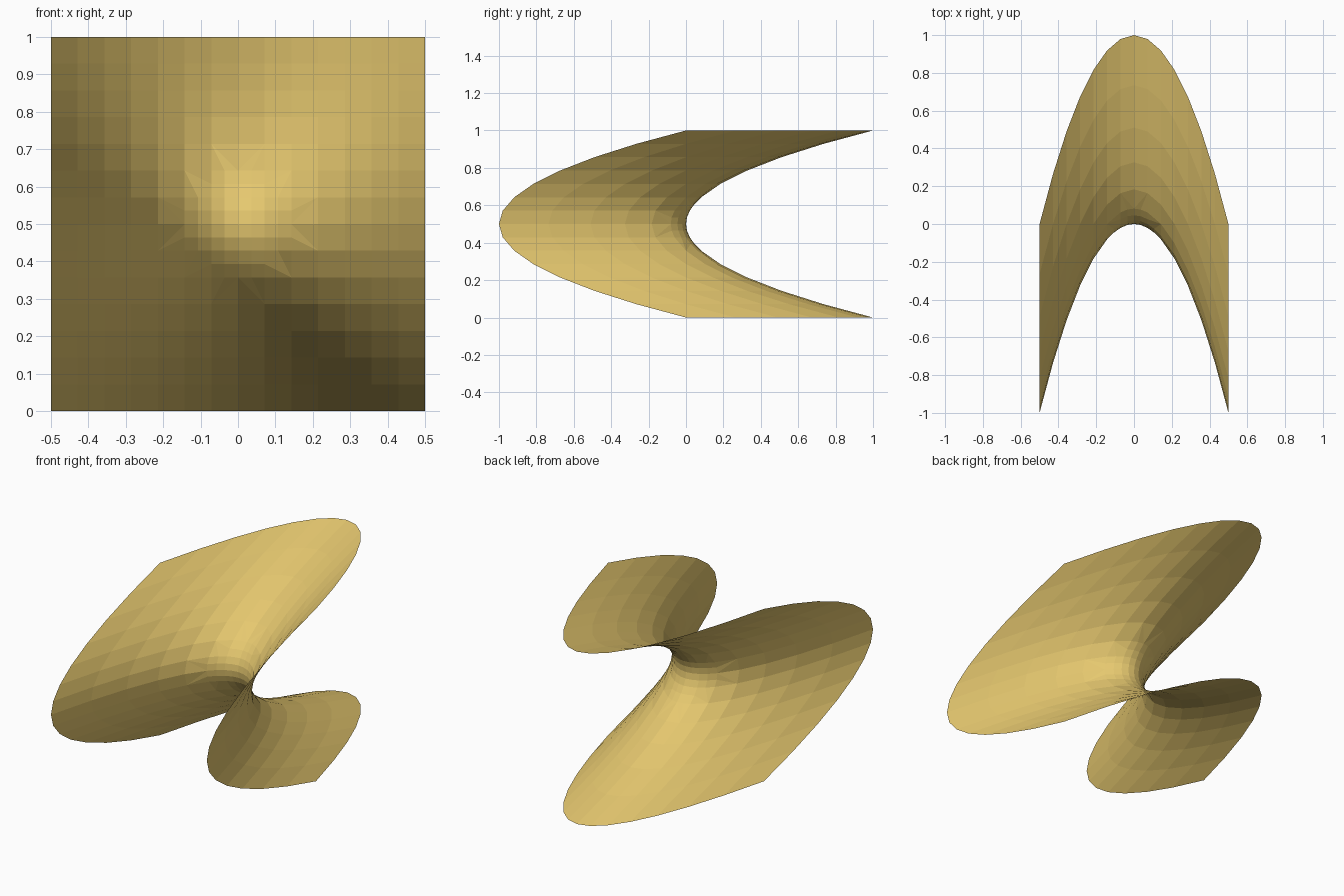
import bpy
import bmesh

if "Cube" in bpy.data.objects:
    bpy.data.objects.remove(bpy.data.objects["Cube"])

CELLS = 14           # base facets per side
FINE_RADIUS = 0.2    # finer facets around the saddle point

# Flat sheet, one unit square
bm = bmesh.new()
bmesh.ops.create_grid(bm, x_segments=CELLS, y_segments=CELLS, size=0.5)

# Halve the facets near the centre, where the bend is tightest
centre_edges = [e for e in bm.edges
                if all(v.co.length < FINE_RADIUS for v in e.verts)]
bmesh.ops.subdivide_edges(bm, edges=centre_edges, cuts=1, use_grid_fill=True)

# Stand the sheet up and bend it into a saddle: y = 4(z-0.5)^2 - 4x^2
for v in bm.verts:
    x, h = v.co.x, v.co.y
    v.co = (x, 4 * h * h - 4 * x * x, h + 0.5)
bmesh.ops.triangulate(bm, faces=[f for f in bm.faces if len(f.verts) > 4])

mesh = bpy.data.meshes.new("saddle_surface")
bm.to_mesh(mesh)
bm.free()
saddle = bpy.data.objects.new("saddle_surface", mesh)
bpy.context.collection.objects.link(saddle)

# Sandy yellow colour
sand = bpy.data.materials.new("sand_yellow")
sand.diffuse_color = (0.79, 0.58, 0.16, 1)
sand.use_nodes = True
sand.node_tree.nodes["Principled BSDF"].inputs["Base Color"].default_value = sand.diffuse_color
mesh.materials.append(sand)
